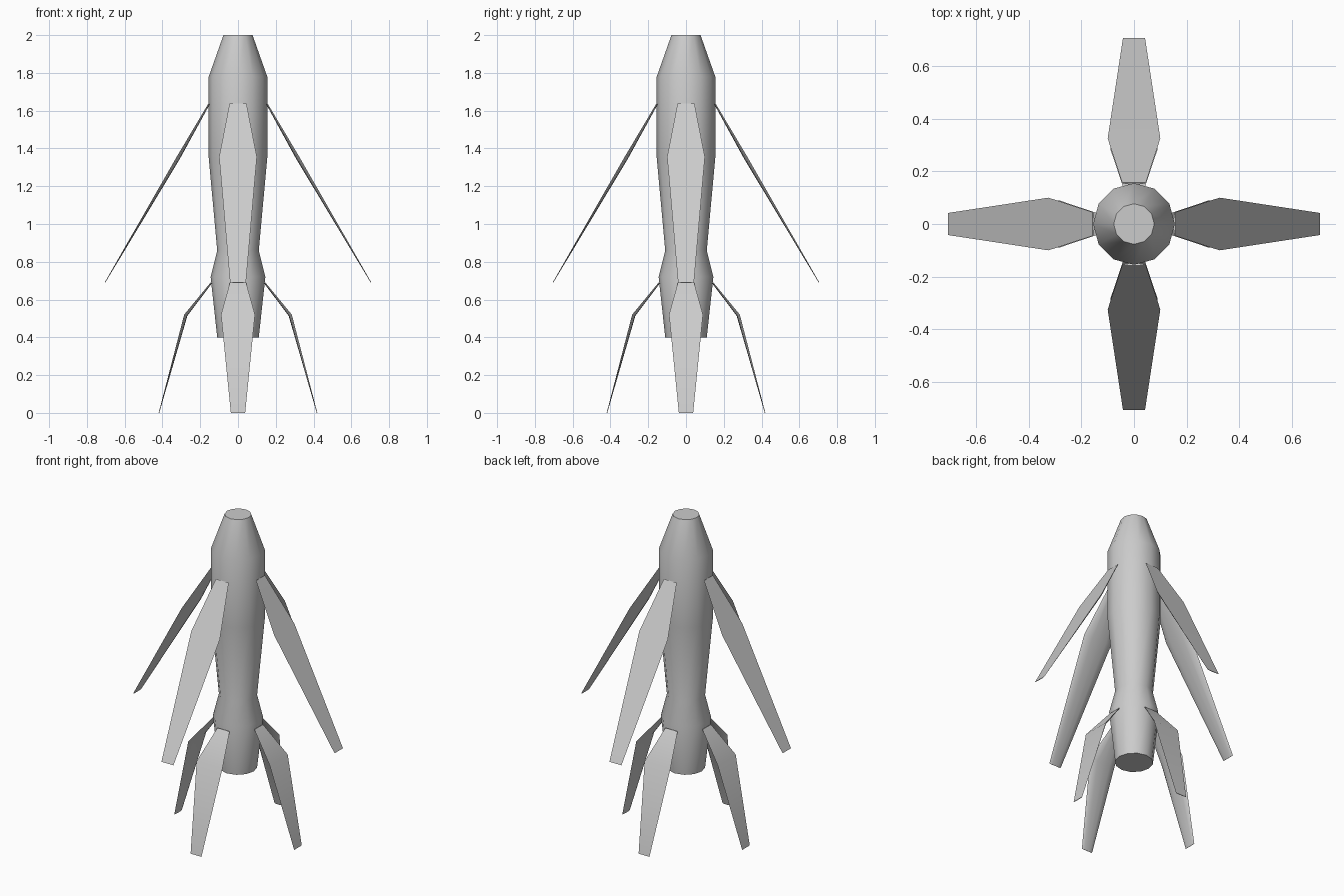
import bpy, bmesh, math
from mathutils import Matrix

if "Cube" in bpy.data.objects:
    bpy.data.objects.remove(bpy.data.objects["Cube"])


def finish(name, bm, smooth=40):
    bmesh.ops.recalc_face_normals(bm, faces=bm.faces)
    me = bpy.data.meshes.new(name)
    bm.to_mesh(me)
    bm.free()
    ob = bpy.data.objects.new(name, me)
    bpy.context.collection.objects.link(ob)
    bpy.ops.object.select_all(action='DESELECT')
    bpy.context.view_layer.objects.active = ob
    ob.select_set(True)
    bpy.ops.object.shade_smooth_by_angle(angle=math.radians(smooth))
    return ob


def loft(bm, rings):
    """Skin a list of closed point rings and cap both ends."""
    loops = [[bm.verts.new(p) for p in ring] for ring in rings]
    for a, b in zip(loops, loops[1:]):
        for i in range(len(a)):
            j = (i + 1) % len(a)
            bm.faces.new((a[i], a[j], b[j], b[i]))
    bm.faces.new(loops[0])
    bm.faces.new(loops[-1])


def leaf(name, sections, angle):
    """Flat-topped blade with a shallow rounded underside.
    Each section is (distance from axis, height, half width, depth)."""
    rings = []
    (r0, z0, _, _), (r1, z1, _, _) = sections[0], sections[-1]
    length = math.hypot(r1 - r0, z1 - z0)
    nr, nz = (z1 - z0) / length, -(r1 - r0) / length  # towards the body
    for r, z, w, d in sections:
        ring = []
        for k in range(7):
            t = math.pi * k / 6
            s = d * math.sin(t)
            ring.append((r + nr * s, w * math.cos(t), z + nz * s))
        rings.append(ring)
    bm = bmesh.new()
    loft(bm, rings)
    bmesh.ops.transform(bm, matrix=Matrix.Rotation(angle, 4, 'Z'), verts=bm.verts)
    finish(name, bm, 30)


# Twelve-sided stem
profile = [(0.11, 0.40), (0.145, 0.72), (0.11, 0.86),
           (0.155, 1.35), (0.155, 1.78), (0.077, 2.0)]
bm = bmesh.new()
loft(bm, [[(r * math.cos(math.tau * i / 12), r * math.sin(math.tau * i / 12), z)
           for i in range(12)] for r, z in profile])
finish("stem", bm)

# Two tiers of four drooping leaves
upper = [(0.157, 1.637, 0.045, 0.008), (0.325, 1.355, 0.10, 0.02), (0.706, 0.69, 0.042, 0.003)]
lower = [(0.145, 0.69, 0.043, 0.008), (0.285, 0.52, 0.09, 0.018), (0.42, 0.0, 0.038, 0.003)]
for i, side in enumerate(("right", "back", "left", "front")):
    leaf("upper_leaf_" + side, upper, i * math.pi / 2)
    leaf("lower_leaf_" + side, lower, i * math.pi / 2)
